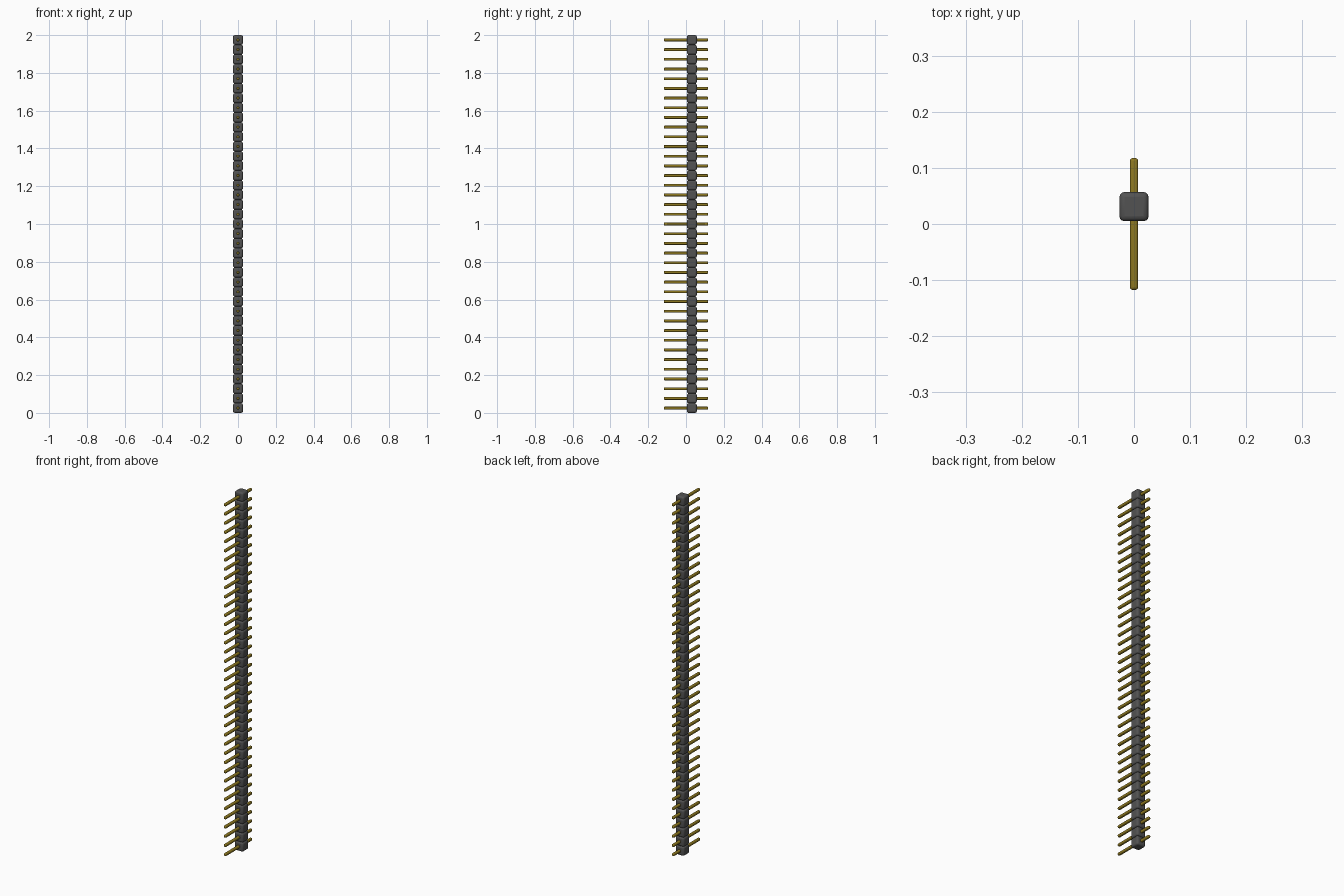
import bpy
import math

if "Cube" in bpy.data.objects:
    bpy.data.objects.remove(bpy.data.objects["Cube"])

COUNT = 39
PITCH = 2 / COUNT


def make_material(name, color, roughness):
    mat = bpy.data.materials.new(name)
    mat.use_nodes = True
    mat.diffuse_color = color
    shader = next(n for n in mat.node_tree.nodes if n.type == "BSDF_PRINCIPLED")
    shader.inputs["Base Color"].default_value = color
    shader.inputs["Roughness"].default_value = roughness
    return mat


def stacked_box(name, size, y, bevel, mat):
    """Rounded box repeated upward, one per pitch."""
    bpy.ops.mesh.primitive_cube_add(size=1, location=(0, y, PITCH / 2))
    obj = bpy.context.object
    obj.name = name
    obj.scale = size
    bpy.ops.object.transform_apply(location=False, rotation=False, scale=True)
    obj.data.materials.append(mat)
    bpy.ops.object.shade_smooth_by_angle(angle=math.radians(40))

    rounding = obj.modifiers.new("rounded_edges", "BEVEL")
    rounding.width = bevel
    rounding.segments = 3

    stack = obj.modifiers.new("row", "ARRAY")
    stack.count = COUNT
    stack.use_relative_offset = False
    stack.use_constant_offset = True
    stack.constant_offset_displace = (0, 0, PITCH)
    return obj


plastic = make_material("dark grey plastic", (0.085, 0.085, 0.085, 1), 0.6)
gold = make_material("dull gold", (0.27, 0.19, 0.015, 1), 0.5)

# Plastic housing blocks, set back from the centre
stacked_box("housing_blocks", (0.052, 0.052, PITCH), 0.031, 0.009, plastic)

# Metal pins through every block, longer at the front
stacked_box("pins", (0.015, 0.235, 0.015), 0, 0.005, gold)
